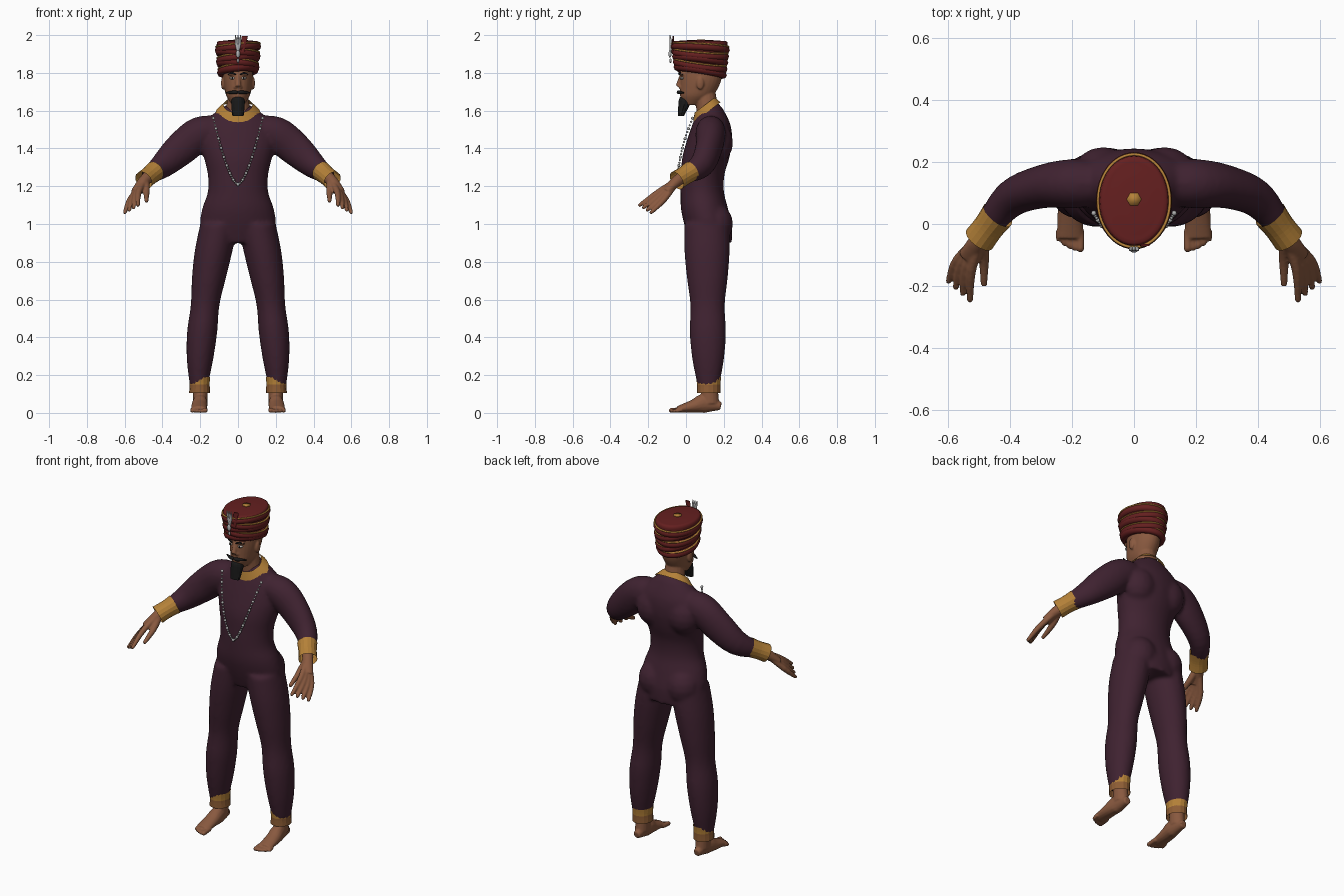
import bpy, bmesh, math
from mathutils import Vector, Matrix

cube = bpy.data.objects.get("Cube")
if cube:
    bpy.data.objects.remove(cube, do_unlink=True)

ACROSS, BACK, UP = Vector((1, 0, 0)), Vector((0, 1, 0)), Vector((0, 0, 1))
LEFT, RIGHT = 1, -1
SIDES = (LEFT, RIGHT)


def material(name, red, green, blue):
    mat = bpy.data.materials.new(name)
    mat.use_nodes = True
    mat.diffuse_color = (red, green, blue, 1)
    shader = mat.node_tree.nodes["Principled BSDF"]
    shader.inputs["Base Color"].default_value = mat.diffuse_color
    shader.inputs["Roughness"].default_value = .8
    return mat


PLUM = material("plum cloth", .05, .016, .03)
SKIN = material("brown skin", .25, .1, .05)
GOLD = material("gold trim", .46, .22, .04)
BRONZE = material("bronze trim", .27, .11, .035)
RED = material("dark red cloth", .13, .014, .014)
BLACK = material("black hair", .01, .01, .01)
SILVER = material("silver", .45, .45, .45)
WHITE = material("eye white", .5, .46, .42)


def make(name, mesh_data, *materials, smooth=True, voxel=0, relax=4):
    """Turn a bmesh into an object, optionally fused into one surface."""
    bmesh.ops.recalc_face_normals(mesh_data, faces=mesh_data.faces)
    mesh = bpy.data.meshes.new(name)
    mesh_data.to_mesh(mesh)
    mesh_data.free()
    for mat in materials:
        mesh.materials.append(mat)
    if smooth:
        mesh.shade_smooth()
    part = bpy.data.objects.new(name, mesh)
    bpy.context.collection.objects.link(part)
    if voxel:
        fuse = part.modifiers.new("fuse", "REMESH")
        fuse.mode = "VOXEL"
        fuse.voxel_size = voxel
        fuse.use_smooth_shade = True
        soften = part.modifiers.new("soften", "SMOOTH")
        soften.factor = .5
        soften.iterations = relax


def spline(rows, steps=4):
    """Pass a smooth curve through rows of position, half width and half depth."""
    keys = [Vector((*row[:4], row[-1])) for row in rows]
    keys = [keys[0], *keys, keys[-1]]
    for before, start, end, after in zip(keys, keys[1:], keys[2:], keys[3:]):
        for step in range(steps):
            t = step / steps
            leave, arrive = (end - before) / 2, (after - start) / 2
            ease = t * t * (3 - 2 * t)
            yield start.lerp(end, ease) + leave * t * (1 - t) ** 2 - arrive * t * t * (1 - t)
    yield keys[-1]


def loft(bm, rows, side=LEFT, sides=16, up=UP, axis=None, caps=True):
    """Skin oval rings along a curve."""
    rows = list(spline(rows))
    points = [Vector((row[0] * side, row[1], row[2])) for row in rows]
    last = len(points) - 1
    rings = []
    for i, row in enumerate(rows):
        along = axis or (points[min(i + 1, last)] - points[max(i - 1, 0)]).normalized()
        wide = up.cross(along).normalized()
        deep = along.cross(wide)
        angles = [math.tau * k / sides for k in range(sides)]
        rings.append([bm.verts.new(points[i] + wide * math.cos(a) * row[3] + deep * math.sin(a) * row[4])
                      for a in angles])
    for low, high in zip(rings, rings[1:]):
        for k in range(sides):
            bm.faces.new((low[k], low[k - 1], high[k - 1], high[k]))
    if caps:
        bm.faces.new(rings[0])
        bm.faces.new(rings[-1])


def stack(bm, bottom, top, widths, depths, centre, side=LEFT):
    """Loft level ovals at even heights; centre gives x and y at a height."""
    gap = (top - bottom) / (len(widths) - 1)
    heights = [bottom + gap * i for i in range(len(widths))]
    rows = [(*centre(z), z, w, d) for z, w, d in zip(heights, widths, depths)]
    loft(bm, rows, side, sides=28, up=BACK, axis=UP)


def ball(bm, centre, size, side=LEFT, segments=16):
    x, y, z = centre
    place = Matrix.Translation((x * side, y, z)) @ Matrix.Diagonal((*size, 1))
    bmesh.ops.create_uvsphere(bm, u_segments=segments, v_segments=segments // 2, radius=1, matrix=place)


def bead(bm, centre, radius, side=LEFT):
    ball(bm, centre, (radius, radius, radius), side, segments=8)


def roll(bm, height, width, depth, fat, lean, slope, around=48, section=8):
    """Oval roll of cloth, leaning sideways and sloping to the back."""
    grid = []
    for i in range(around):
        a = math.tau * i / around
        row = []
        for j in range(section):
            b = math.tau * j / section
            x = math.cos(a) * (width + fat * math.cos(b))
            y = math.sin(a) * (depth + fat * math.cos(b))
            z = height + lean * x + slope * y + fat * math.sin(b)
            row.append(bm.verts.new((x, y + .075, z)))
        grid.append(row)
    for i in range(around):
        for j in range(section):
            bm.faces.new((grid[i - 1][j - 1], grid[i][j - 1], grid[i][j], grid[i - 1][j]))


# Suit: torso, legs, seat, shoulder blades and sleeves fused together
bm = bmesh.new()
stack(bm, .9, 1.62, (.16, .2, .19, .16, .16, .18, .2, .18, .09),
      (.11, .125, .125, .115, .115, .125, .12, .1, .06),
      lambda z: (0, .11 - .025 * math.cos((z - 1.2) * 9)))
ball(bm, (0, .14, 1.6), (.08, .05, .05))
leg_widths = (.047, .07, .08, .076, .09, .1, .1)
for side in SIDES:
    stack(bm, .14, 1, leg_widths, [w * 1.2 for w in leg_widths], lambda z: (.21 - .11 * z * z, .12 - .01 * z), side)
    ball(bm, (.09, .15, 1), (.1, .1, .11), side)
    ball(bm, (.1, .16, 1.43), (.1, .09, .11), side)
    loft(bm, ((.1, .13, 1.5, .07), (.2, .13, 1.48, .08, .09), (.3, .12, 1.4, .07, .09),
              (.4, .08, 1.31, .06, .07), (.48, -.02, 1.25, .04)), side, sides=20)
make("suit", bm, PLUM, voxel=.011, relax=6)

# Head, neck, nose, ears and brow ridges
bm = bmesh.new()
head_widths = (.03, .06, .072, .078, .078, .075, .06)
stack(bm, 1.63, 1.9, head_widths, [w * 1.4 for w in head_widths], lambda z: (0, .08 - 1.7 * (z - 1.8) ** 2))
loft(bm, ((0, .12, 1.56, .07, .06), (0, .1, 1.7, .052, .056)), up=BACK, axis=UP)
loft(bm, ((0, -.025, 1.785, .01), (0, -.042, 1.728, .016, .014)))
for side in SIDES:
    ball(bm, (.013, -.03, 1.724), (.01, .01, .01), side)
    ball(bm, (.08, .075, 1.745), (.01, .02, .035), side)
    ball(bm, (.03, -.02, 1.795), (.025, .014, .01), side)
make("head", bm, SKIN, voxel=.005)

# Hands: strands from the wrist to each fingertip, fused
wrist = Vector((.49, -.04, 1.235))
knuckle, knuckle_step = Vector((.525, -.145, 1.17)), Vector((.015, .01, -.013))
tip, tip_step = Vector((.53, -.245, 1.1)), Vector((.023, .02, -.013))
bm = bmesh.new()
for side in SIDES:
    loft(bm, ((.46, 0, 1.26, .034), (.5, -.05, 1.225, .03), (.535, -.11, 1.172, .036, .02)), side)
    for i in range(4):
        loft(bm, ((*wrist, .016), (*(knuckle + knuckle_step * i), .016), (*(tip + tip_step * i), .01)), side)
        bead(bm, tip + tip_step * i, .01, side)
    loft(bm, ((*wrist, .02), (.485, -.11, 1.17, .017), (.485, -.2, 1.12, .01)), side)
make("hands", bm, SKIN, voxel=.005, relax=3)

# Feet with toes
bm = bmesh.new()
for side in SIDES:
    loft(bm, ((.2, .125, .19, .04), (.2, .125, .05, .038, .05)), side, up=BACK, axis=UP)
    loft(bm, ((.2, .185, .035, .02), (.2, .1, .05, .038, .05), (.205, .04, .036, .042, .035),
              (.207, -.045, .018, .042, .017)), side)
    for i in range(5):
        fat = .01 if i else .013
        toe = (.173 + .0175 * i, .002 * i * i - .08, fat)
        loft(bm, ((toe[0], -.02, .018, fat), (*toe, fat)), side)
        bead(bm, toe, fat, side)
make("feet", bm, SKIN, voxel=.005, relax=3)

# Collar, lower at the throat, and open cuffs
bm = bmesh.new()
loft(bm, ((0, .11, 1.59, .118, .09), (0, .1, 1.63, .076, .068)), sides=28, up=BACK,
     axis=Vector((0, -.6, .8)), caps=False)
make("collar", bm, GOLD)

bm = bmesh.new()
for side in SIDES:
    loft(bm, ((.44, .03, 1.28, .055), (.47, -.01, 1.255, .05), (.5, -.05, 1.23, .052)), side, caps=False)
make("wrist_cuffs", bm, GOLD, smooth=False)

bm = bmesh.new()
for side in SIDES:
    loft(bm, ((.203, .12, .105, .056, .062), (.203, .12, .15, .053, .062), (.203, .12, .19, .055, .066)),
         side, up=BACK, axis=UP, caps=False)
for face in bm.faces:
    face.material_index = int(face.calc_center_median().z < .15)
make("ankle_cuffs", bm, GOLD, BRONZE, smooth=False)

# Eyes, brows, moustache and beard
bm = bmesh.new()
for side in SIDES:
    ball(bm, (.03, -.02, 1.772), (.015, .012, .007), side)
make("eyes", bm, WHITE)

bm = bmesh.new()
for side in SIDES:
    bead(bm, (.03, -.028, 1.772), .006, side)
    loft(bm, ((.012, -.036, 1.79, .003), (.032, -.035, 1.8, .005), (.054, -.017, 1.79, .002)), side)
make("pupils_and_brows", bm, BLACK)

bm = bmesh.new()
for side in SIDES:
    loft(bm, ((0, -.036, 1.697, .006), (.02, -.038, 1.697, .01), (.066, -.012, 1.695, .003)), side)
make("moustache", bm, BLACK)

bm = bmesh.new()
loft(bm, ((0, -.005, 1.675, .024), (0, -.005, 1.65, .036, .034), (0, -.027, 1.572, .03, .016)),
     sides=12, up=BACK, axis=UP)
make("beard", bm, BLACK, smooth=False)

# Turban: crown and wrapped rolls, with trim between them
cloth, trim = bmesh.new(), bmesh.new()
loft(cloth, ((0, .075, 1.81, .085, .11), (0, .075, 1.95, .113, .146), (0, .075, 1.97, .08, .11),
             (0, .075, 1.974, .01)), sides=40, up=BACK, axis=UP)
for i in range(5):
    height, width, depth = 1.81 + .03 * i, .09 + .003 * i, .12 + .004 * i
    lean, slope = .08 * (-1) ** i, .025 * i - .16
    roll(cloth, height, width, depth, .021, lean, slope)
    roll(trim, height + .017, width + .014, depth + .014, .005, lean, slope)
loft(trim, ((0, .08, 1.97, .024), (0, .08, 1.977, .024)), sides=6, up=BACK, axis=UP)
make("turban", cloth, RED)
make("turban_trim", trim, GOLD)

# Turban jewel with a plume
bm = bmesh.new()
ball(bm, (0, -.085, 1.9), (.012, .008, .02))
ball(bm, (0, -.082, 1.865), (.007, .006, .012))
for fan in (-1, 0, 1):
    loft(bm, ((0, -.08, 1.91, .006), (.008 * fan, -.08, 1.955, .008), (.014 * fan, -.085, 2, .002)),
         up=BACK, axis=UP)
make("turban_jewel", bm, SILVER)

bm = bmesh.new()
loft(bm, ((.025, -.07, 1.91, .01, .006), (.036, -.068, 1.995, .016, .004)), up=BACK, axis=UP)
make("turban_plume", bm, RED, smooth=False)

# Bead necklace hanging in a curve
bm = bmesh.new()
beads = 24
for side in SIDES:
    for k in range(1, beads + 1):
        u = (k / beads) ** .8
        bead(bm, (.13 * u, .08 * u ** 3 - .045, 1.21 + .35 * u ** 1.6), .006 if k % 3 else .0085, side)
bead(bm, (0, -.045, 1.21), .01)
make("necklace", bm, SILVER)
